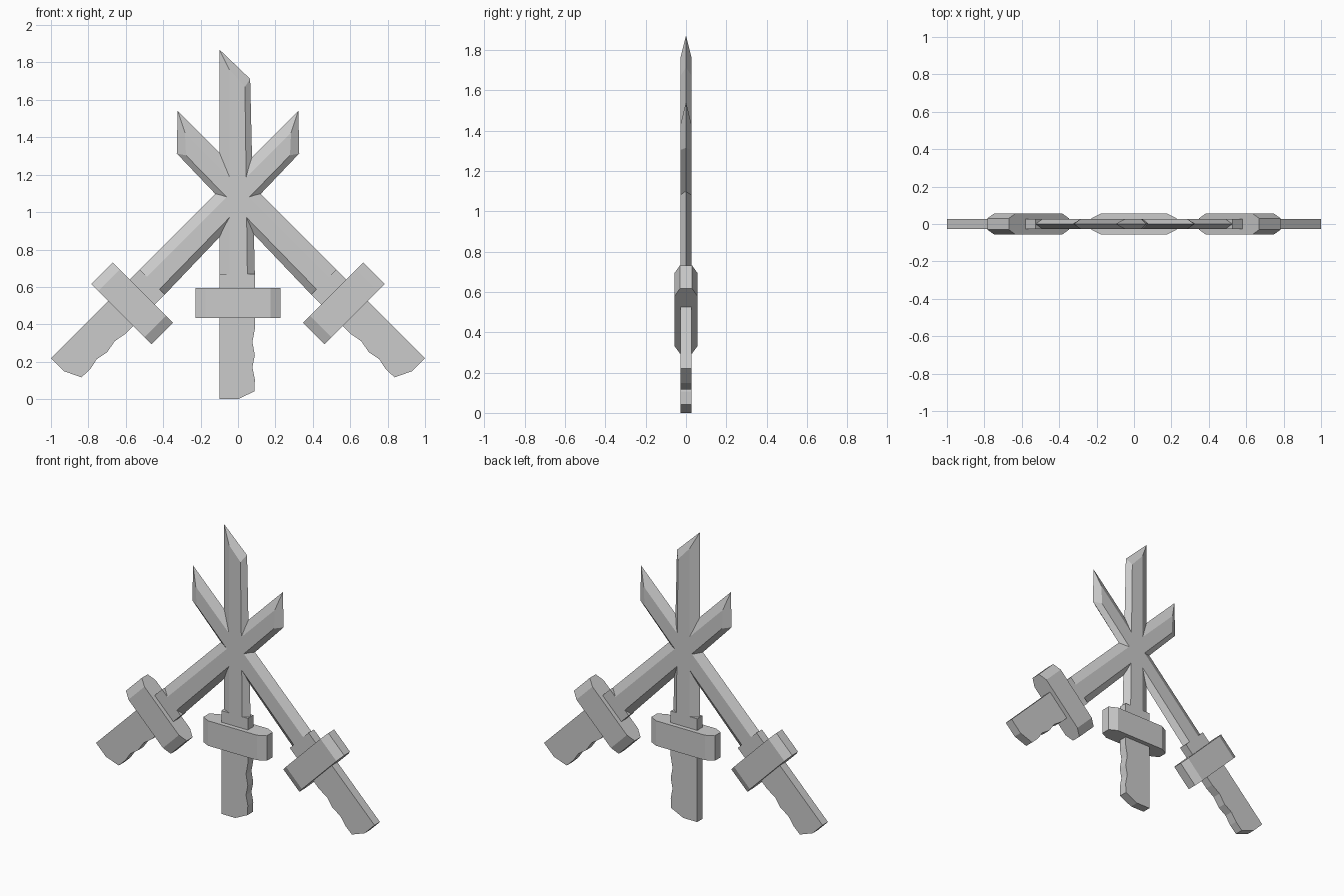
import bpy, bmesh
from math import radians
from mathutils import Matrix

if "Cube" in bpy.data.objects:
    bpy.data.objects.remove(bpy.data.objects["Cube"])

T = 0.028  # half thickness of grip and blade


def loft(name, rings, matrix):
    """Join matching closed rings of points, cap both ends."""
    bm = bmesh.new()
    loops = [[bm.verts.new(p) for p in ring] for ring in rings]
    n = len(loops[0])
    for a, b in zip(loops, loops[1:]):
        for i in range(n):
            j = (i + 1) % n
            bm.faces.new((a[i], a[j], b[j], b[i]))
    bm.faces.new(loops[0])
    bm.faces.new(loops[-1])
    bm.transform(matrix)
    bmesh.ops.recalc_face_normals(bm, faces=bm.faces)
    mesh = bpy.data.meshes.new(name)
    bm.to_mesh(mesh)
    bm.free()
    obj = bpy.data.objects.new(name, mesh)
    bpy.context.collection.objects.link(obj)
    return obj


def layer(outline, y):
    return [(x, y, z) for x, z in outline]


# Grip with finger grooves, running through the guard to the blade collar
GRIP = [(-0.10, 0), (0, 0), (0.088, 0.042), (0.09, 0.106), (0.077, 0.17),
        (0.09, 0.235), (0.077, 0.305), (0.09, 0.375), (0.09, 0.67), (-0.10, 0.67)]

# Blade: sharp outline on the centre plane, inset flat on each side
EDGE = [(-0.10, 0.67), (0.09, 0.67), (0.065, 1.712), (-0.10, 1.87)]
FLAT = [(-0.045, 0.67), (0.05, 0.67), (0.037, 1.67), (-0.045, 1.76)]

# Guard: bar with chamfered ends, seen from above
GUARD = [(-0.228, -0.03), (-0.175, -0.057), (0.175, -0.057), (0.228, -0.03),
         (0.228, 0.03), (0.175, 0.057), (-0.175, 0.057), (-0.228, 0.03)]


def sword(side, matrix):
    loft(side + "_grip", [layer(GRIP, -T), layer(GRIP, T)], matrix)
    loft(side + "_guard", [[(x, y, z) for x, y in GUARD] for z in (0.433, 0.595)], matrix)
    loft(side + "_blade", [layer(FLAT, -T), layer(EDGE, 0), layer(FLAT, T)], matrix)


# Upright sword and two mirrored crossing swords
tilted = Matrix.Translation((-0.929, 0, 0.149)) @ Matrix.Rotation(radians(45), 4, 'Y')
sword("centre", Matrix.Identity(4))
sword("left", tilted)
sword("right", Matrix.Diagonal((-1, 1, 1, 1)) @ tilted)
